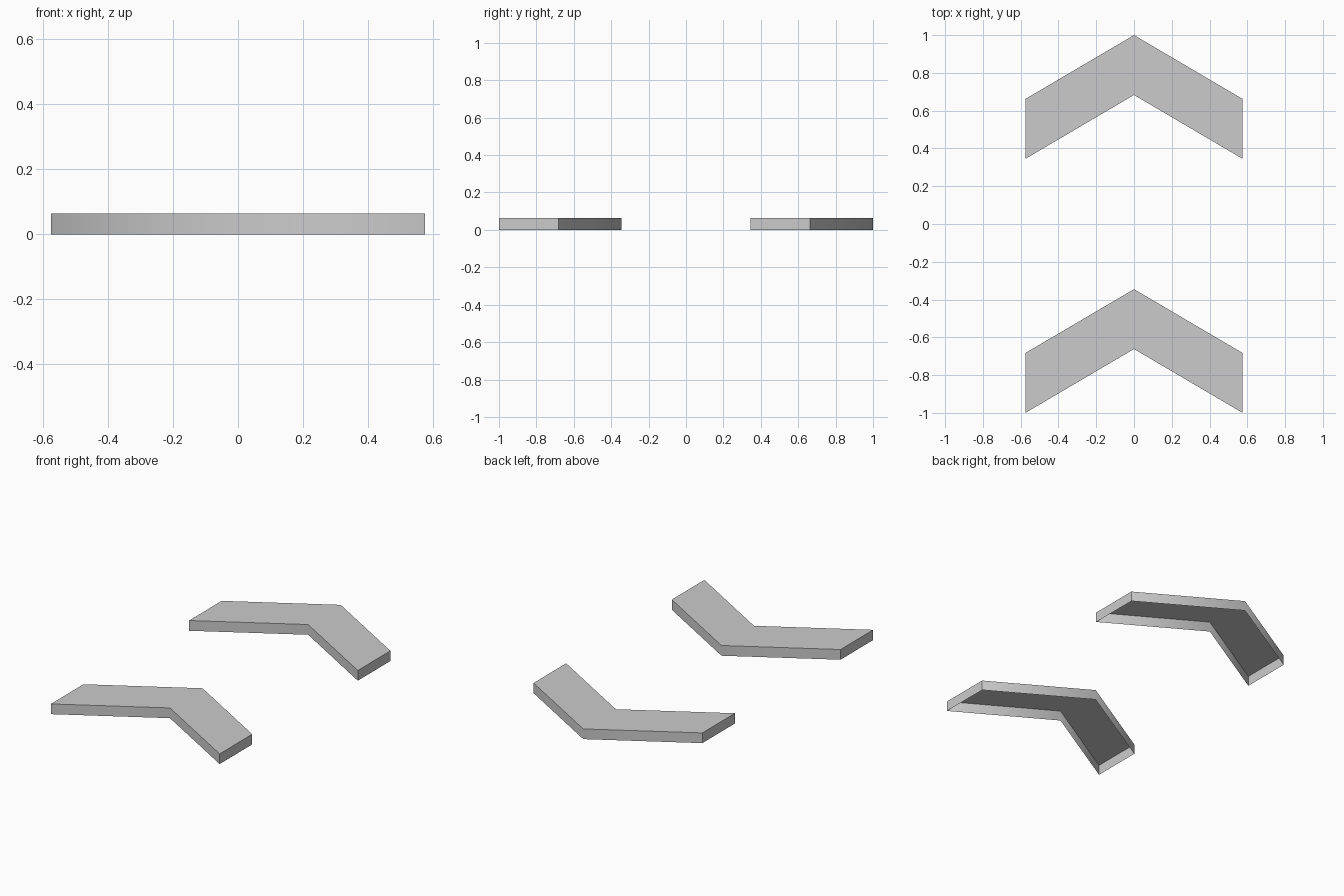
import bpy
import bmesh

if "Cube" in bpy.data.objects:
    bpy.data.objects.remove(bpy.data.objects["Cube"])

HALF_W, RISE, DEPTH, HEIGHT = 0.575, 0.338, 0.317, 0.063

grey = bpy.data.materials.new("light_grey")
grey.diffuse_color = (0.6, 0.6, 0.6, 1)
grey.use_nodes = True
grey.node_tree.nodes["Principled BSDF"].inputs["Base Color"].default_value = grey.diffuse_color


def chevron(name, apex_y):
    """Chevron-shaped shell: top plate and side walls, open underneath."""
    end_y = apex_y - RISE
    outline = [(-HALF_W, end_y - DEPTH), (0, apex_y - DEPTH), (HALF_W, end_y - DEPTH),
               (HALF_W, end_y), (0, apex_y), (-HALF_W, end_y)]
    bm = bmesh.new()
    low = [bm.verts.new((x, y, 0)) for x, y in outline]
    top = [bm.verts.new((x, y, HEIGHT)) for x, y in outline]
    # top plate in two halves, meeting on the centre line
    bm.faces.new((top[0], top[1], top[4], top[5]))
    bm.faces.new((top[1], top[2], top[3], top[4]))
    # side walls
    for i in range(6):
        j = (i + 1) % 6
        bm.faces.new((low[i], low[j], top[j], top[i]))
    # only the folds on the centre line are soft
    for f in bm.faces:
        f.smooth = True
    for e in bm.edges:
        e.smooth = all(abs(v.co.x) < 1e-4 for v in e.verts)
    mesh = bpy.data.meshes.new(name)
    bm.to_mesh(mesh)
    bm.free()
    mesh.materials.append(grey)
    bpy.context.collection.objects.link(bpy.data.objects.new(name, mesh))


chevron("back_chevron", 1.0)
chevron("front_chevron", -0.345)
